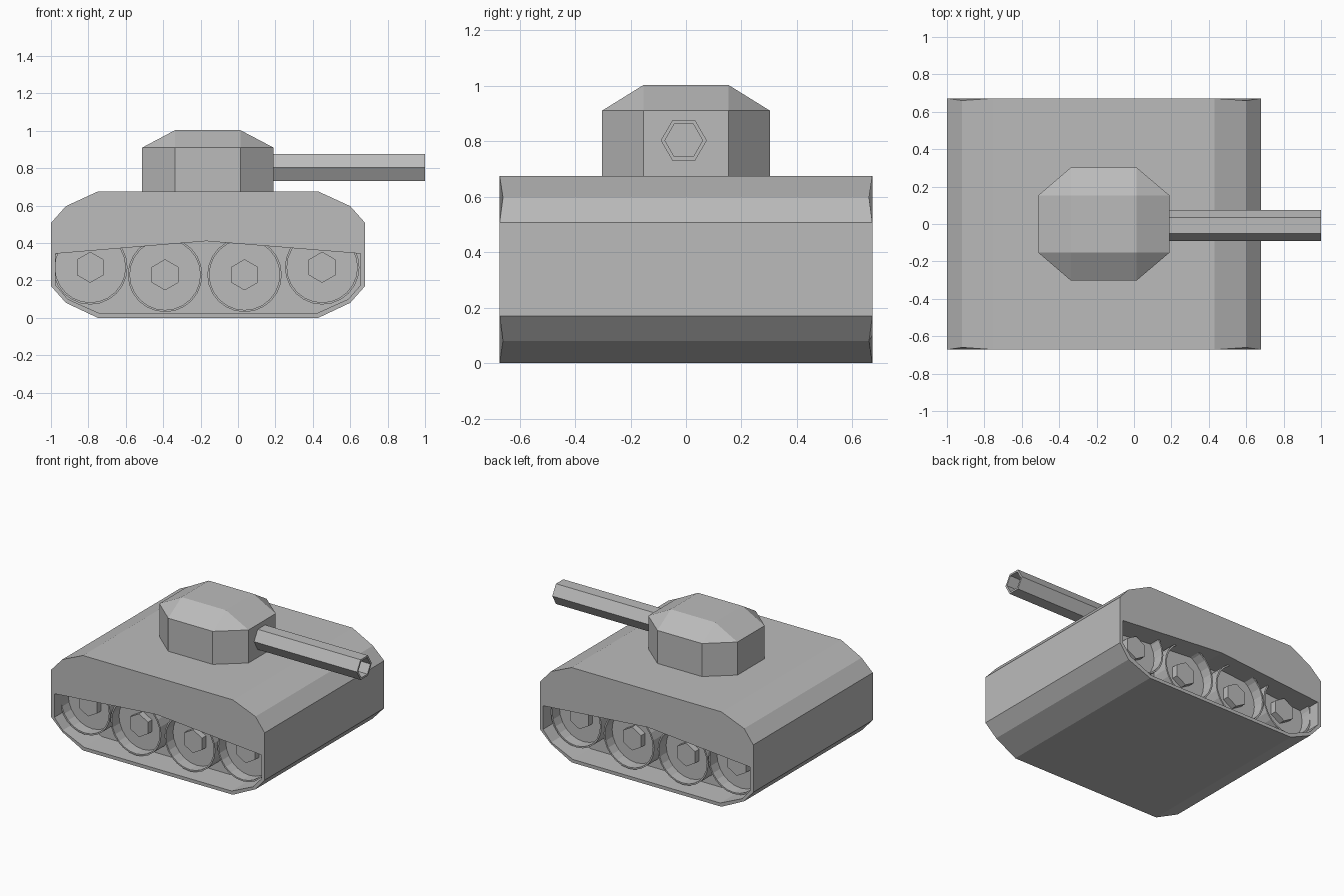
import bpy, bmesh, math

if "Cube" in bpy.data.objects:
    bpy.data.objects.remove(bpy.data.objects["Cube"])

grey = bpy.data.materials.new("plain_grey")
grey.diffuse_color = (0.5, 0.5, 0.5, 1)
grey.use_nodes = True
grey.node_tree.nodes["Principled BSDF"].inputs["Base Color"].default_value = grey.diffuse_color


def make_object(name, bm):
    bmesh.ops.recalc_face_normals(bm, faces=bm.faces)
    mesh = bpy.data.meshes.new(name)
    bm.to_mesh(mesh)
    bm.free()
    mesh.materials.append(grey)
    obj = bpy.data.objects.new(name, mesh)
    bpy.context.collection.objects.link(obj)
    return obj


def bridge(bm, a, b):
    n = len(a)
    for i in range(n):
        bm.faces.new((a[i], a[(i + 1) % n], b[(i + 1) % n], b[i]))


def prism(name, profile, y0, y1):
    """Extrude an xz profile along y."""
    bm = bmesh.new()
    a, b = ([bm.verts.new((x, y, z)) for x, z in profile] for y in (y0, y1))
    bridge(bm, a, b)
    bm.faces.new(a)
    bm.faces.new(b)
    return make_object(name, bm)


# Hull with chamfered ends
W = 0.672
hull = prism("hull", [(-0.75, 0), (0.43, 0), (0.60, 0.08), (0.68, 0.17), (0.68, 0.507),
                      (0.60, 0.597), (0.43, 0.675), (-0.75, 0.675), (-0.92, 0.597),
                      (-1, 0.507), (-1, 0.17), (-0.92, 0.08)], -W, W)

# Wheel wells cut into both sides
well = [(-0.975, 0.343), (-0.17, 0.41), (0.655, 0.343), (0.655, 0.175), (0.59, 0.10),
        (0.42, 0.024), (-0.74, 0.024), (-0.91, 0.10), (-0.975, 0.175)]
for side in (-1, 1):
    cutter = prism("wheel_well_cutter", well, side * (W - 0.2), side * (W + 0.1))
    mod = hull.modifiers.new("well", 'BOOLEAN')
    mod.operation = 'DIFFERENCE'
    mod.solver = 'EXACT'
    mod.object = cutter
    bpy.context.view_layer.objects.active = hull
    bpy.ops.object.modifier_apply(modifier=mod.name)
    bpy.data.objects.remove(cutter)

# Slight pinch at the middle corner of every chamfer
for v in hull.data.vertices:
    if abs(v.co.y) > W - 0.001 and (abs(v.co.x - 0.60) < 0.002 or abs(v.co.x + 0.92) < 0.002):
        v.co.y *= (W - 0.012) / W

# Cup shaped road wheels with hexagonal hubs
def lathe(name, rings, sides, cx, cz, side, turn=0.0):
    """Rings of (radius, depth in from the hull side); last ring is capped."""
    bm = bmesh.new()
    loops = []
    for r, d in rings:
        loops.append([bm.verts.new((cx + r * math.cos(turn + i * math.tau / sides), side * (W - d),
                                    cz + r * math.sin(turn + i * math.tau / sides)))
                      for i in range(sides)])
    for a, b in zip(loops, loops[1:]):
        bridge(bm, a, b)
    bm.faces.new(loops[0])
    bm.faces.new(loops[-1])
    return make_object(name, bm)


for side in (-1, 1):
    for cx, cz in ((-0.79, 0.27), (-0.39, 0.23), (0.035, 0.23), (0.45, 0.27)):
        lathe("road_wheel", [(0.199, 0.22), (0.199, 0.08), (0.188, 0.08), (0.188, 0.16)],
              24, cx, cz, side)
        lathe("wheel_hub", [(0.083, 0.17), (0.083, 0.115)], 6, cx, cz, side, math.pi / 6)

# Turret: octagonal walls, rectangular roof
bm = bmesh.new()
octagon = [(0.19, -0.153), (0.19, 0.153), (0.013, 0.303), (-0.337, 0.303),
           (-0.512, 0.153), (-0.512, -0.153), (-0.337, -0.303), (0.013, -0.303)]
low, high = ([bm.verts.new((x, y, z)) for x, y in octagon] for z in (0.66, 0.91))
roof = [bm.verts.new((x, y, 1.003)) for x, y in
        ((0.013, -0.153), (0.013, 0.153), (-0.337, 0.153), (-0.337, -0.153))]
bridge(bm, low, high)
bm.faces.new(low)
bm.faces.new(roof)
for i in range(4):
    a, b = high[2 * i], high[2 * i + 1]
    bm.faces.new((a, b, roof[(i + 1) % 4], roof[i]))
    bm.faces.new((b, high[(2 * i + 2) % 8], roof[(i + 1) % 4]))
make_object("turret", bm)

# Hollow hexagonal gun barrel
bm = bmesh.new()
tube = []
for r, x in ((0.083, 0.15), (0.083, 1.0), (0.068, 1.0), (0.068, 0.2)):
    tube.append([bm.verts.new((x, -0.008 + r * math.cos(i * math.tau / 6),
                               0.803 + r * math.sin(i * math.tau / 6))) for i in range(6)])
for a, b in zip(tube, tube[1:]):
    bridge(bm, a, b)
bm.faces.new(tube[0])
bm.faces.new(tube[-1])
make_object("gun_barrel", bm)
